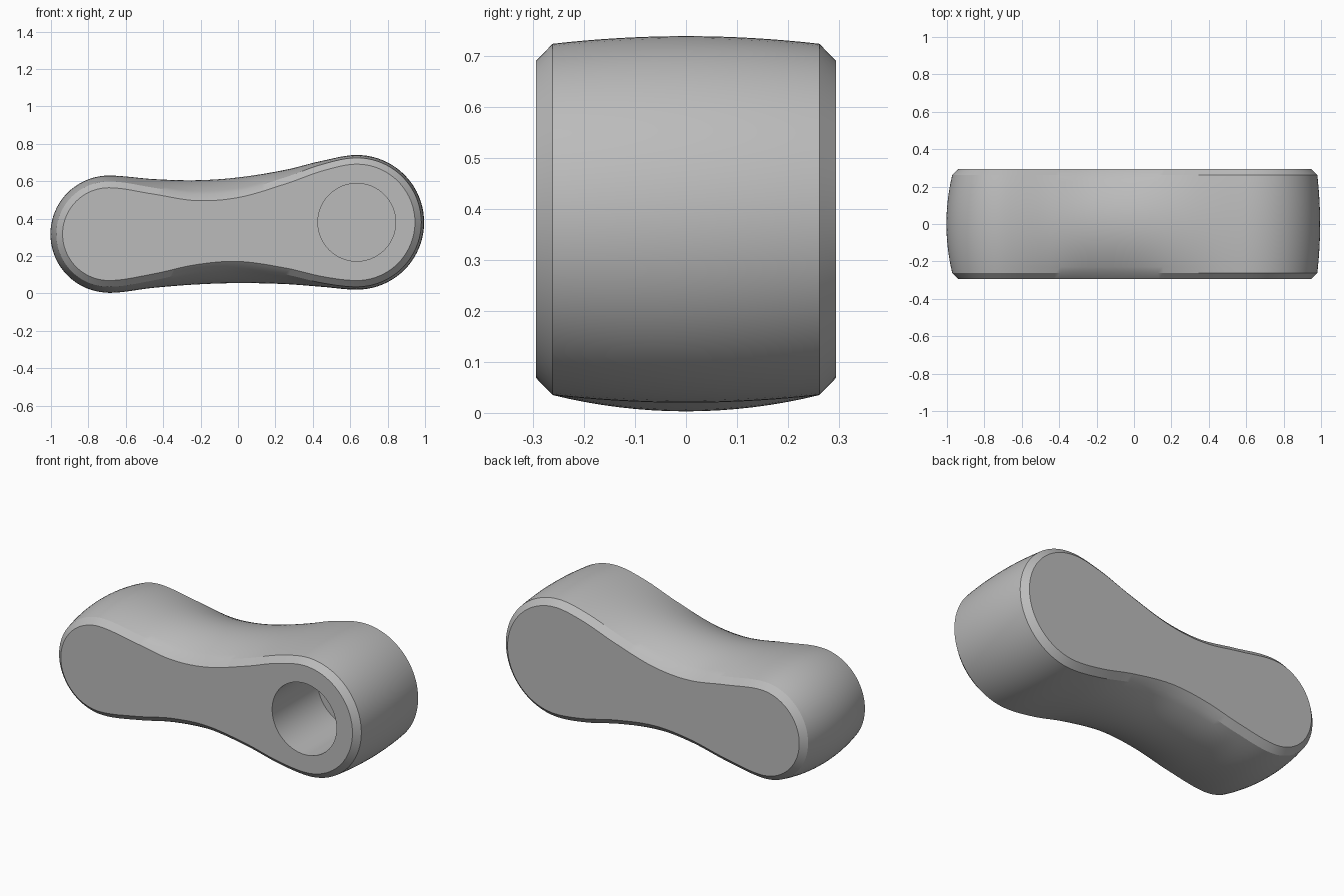
import bpy, bmesh, math
from mathutils import Vector

cube = bpy.data.objects.get("Cube")
if cube:
    bpy.data.objects.remove(cube)

SMALL = Vector((-0.69, 0.317))   # centres of the two round ends (x, z)
BIG = Vector((0.635, 0.38))
HALF_DEPTH, RIM_Y, CHAMFER = 0.295, 0.262, 0.034
KNOTS = [-0.69, -0.45, -0.22, 0.0, 0.25, 0.45, 0.635]


def waist(heights, steps=8):
    """Smooth curve through the knots, level at both ends."""
    n = len(KNOTS)
    slopes = [0.0] * n
    for i in range(1, n - 1):
        slopes[i] = (heights[i + 1] - heights[i - 1]) / (KNOTS[i + 1] - KNOTS[i - 1])
    points = []
    for i in range(n - 1):
        dx = KNOTS[i + 1] - KNOTS[i]
        for s in range(steps):
            t = s / steps
            blend = t * t * (3 - 2 * t)
            z = heights[i] + (heights[i + 1] - heights[i]) * blend
            z += dx * (slopes[i] * t * (1 - t) ** 2 - slopes[i + 1] * t * t * (1 - t))
            points.append(Vector((KNOTS[i] + dx * t, z)))
    points.append(Vector((KNOTS[-1], heights[-1])))
    return points


def arc(centre, radius, start, steps=40):
    """Half circle turning clockwise, without its end points."""
    angles = [start - math.pi * i / steps for i in range(1, steps)]
    return [centre + radius * Vector((math.cos(a), math.sin(a))) for a in angles]


def outline(top, bottom, small_r, big_r):
    return (waist(top) + arc(BIG, big_r, math.pi / 2)
            + waist(bottom)[::-1] + arc(SMALL, small_r, -math.pi / 2))


def inset(loop, distance):
    result = []
    for i, p in enumerate(loop):
        along = (loop[(i + 1) % len(loop)] - loop[i - 1]).normalized()
        result.append(p + distance * Vector((along.y, -along.x)))
    return result


# Outlines: widest at the middle, tighter at the rim, chamfered at the face
middle = outline([0.63, 0.611, 0.605, 0.62, 0.66, 0.709, 0.74],
                 [0.003, 0.03, 0.048, 0.055, 0.05, 0.035, 0.02], 0.313, 0.36)
rim = outline([0.599, 0.565, 0.53, 0.547, 0.62, 0.69, 0.725],
              [0.035, 0.07, 0.12, 0.137, 0.102, 0.056, 0.035], 0.282, 0.345)
face = inset(rim, CHAMFER)

# Bulged body: stacked rings from front to back
stack = [(-HALF_DEPTH, face)]
for i in range(-8, 9):
    k = i / 8
    stack.append((k * RIM_Y, [m.lerp(r, k * k) for m, r in zip(middle, rim)]))
stack.append((HALF_DEPTH, face))

bm = bmesh.new()
rings = [[bm.verts.new((p.x, y, p.y)) for p in loop] for y, loop in stack]
count = len(face)
for a, b in zip(rings, rings[1:]):
    for i in range(count):
        j = (i + 1) % count
        bm.faces.new((a[i], a[j], b[j], b[i]))
bm.faces.new(rings[0])
bm.faces.new(rings[-1][::-1])
bmesh.ops.recalc_face_normals(bm, faces=bm.faces)
mesh = bpy.data.meshes.new("handle_body")
bm.to_mesh(mesh)
bm.free()
body = bpy.data.objects.new("handle_body", mesh)
bpy.context.collection.objects.link(body)

grey = bpy.data.materials.new("plain_grey")
grey.use_nodes = True
colour = (0.5, 0.5, 0.5, 1)
grey.diffuse_color = colour
grey.node_tree.nodes["Principled BSDF"].inputs["Base Color"].default_value = colour
mesh.materials.append(grey)

# Blind shaft hole in the large end
HOLE_DEPTH = 0.42
bpy.ops.mesh.primitive_cylinder_add(
    vertices=64, radius=0.208, depth=2 * HOLE_DEPTH,
    location=(BIG.x, -HALF_DEPTH, BIG.y), rotation=(math.pi / 2, 0, 0))
cutter = bpy.context.object
cutter.name = "hole_cutter"
cutter.hide_render = True
cutter.data.materials.append(grey)
cut = body.modifiers.new("shaft_hole", 'BOOLEAN')
cut.operation = 'DIFFERENCE'
cut.solver = 'EXACT'
cut.object = cutter

bpy.ops.object.select_all(action='DESELECT')
body.select_set(True)
bpy.context.view_layer.objects.active = body
bpy.ops.object.modifier_apply(modifier=cut.name)
bpy.data.objects.remove(cutter)
bpy.ops.object.shade_smooth_by_angle(angle=math.radians(25))
